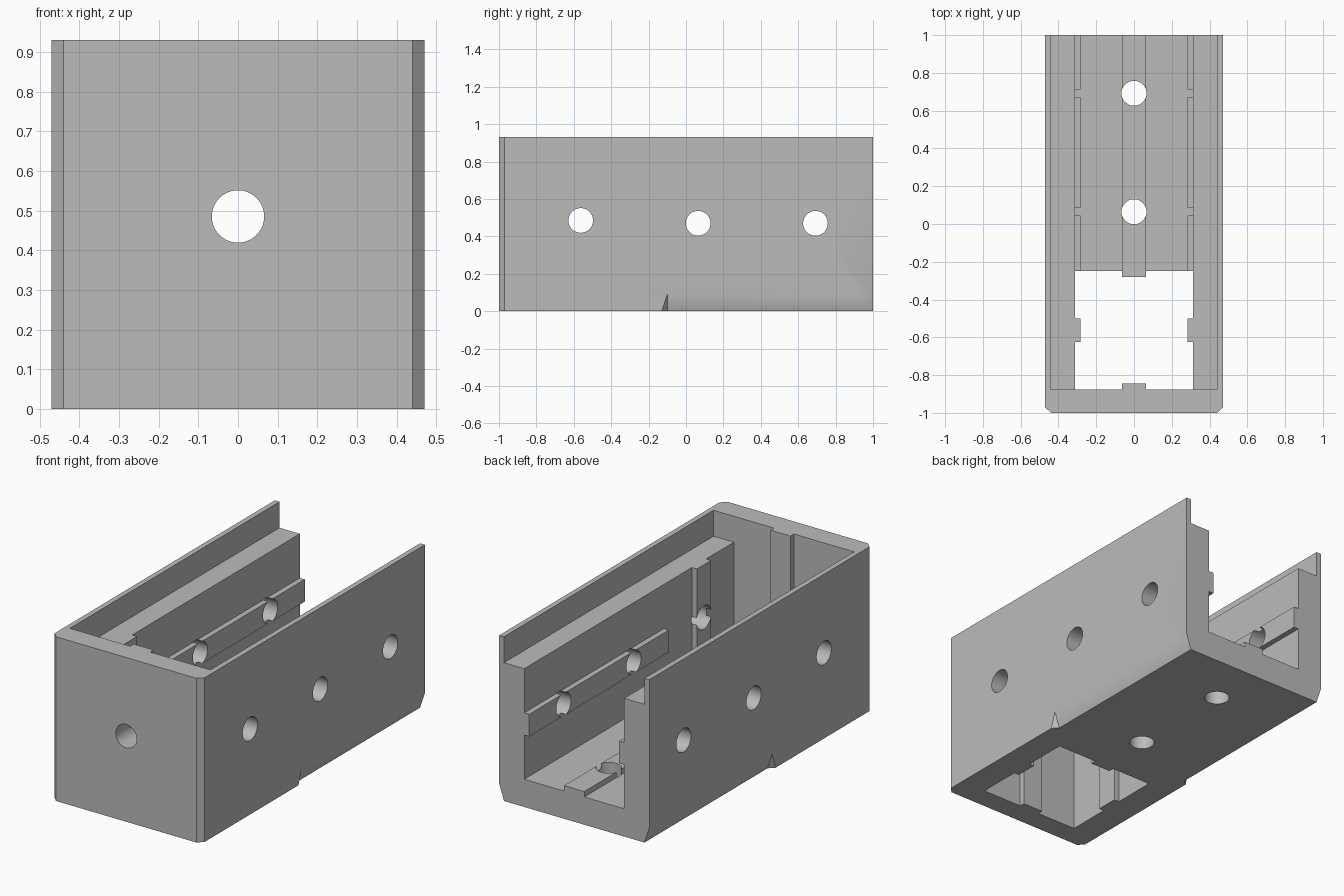
import bpy, bmesh, math
from mathutils import Matrix

cube = bpy.data.objects.get("Cube")
if cube:
    bpy.data.objects.remove(cube, do_unlink=True)

# Main sizes
W, H, L = 0.47, 0.93, 1.0        # half width, height, half length
IN, LIP = 0.313, 0.44            # inner half widths, below and above the ledge
FLOOR, LEDGE = 0.157, 0.783
FRONT, SHAFT = -0.875, -0.25     # ends of the open shaft along y
RIB, PROUD = 0.063, 0.031        # rib half width and height
HOLE = 0.066
MID = (FLOOR + LEDGE) / 2


def add_object(name, bm):
    bmesh.ops.recalc_face_normals(bm, faces=bm.faces)
    mesh = bpy.data.meshes.new(name)
    bm.to_mesh(mesh)
    bm.free()
    obj = bpy.data.objects.new(name, mesh)
    bpy.context.collection.objects.link(obj)
    return obj


def prism(name, profile, axis, start, end):
    """Extrude a flat profile along y or z."""
    bm = bmesh.new()
    place = (lambda u, v, w: (u, w, v)) if axis == 'Y' else (lambda u, v, w: (u, v, w))
    rings = [[bm.verts.new(place(u, v, w)) for u, v in profile] for w in (start, end)]
    for ring in rings:
        bm.faces.new(ring)
    for i in range(len(profile)):
        j = (i + 1) % len(profile)
        bm.faces.new((rings[0][i], rings[0][j], rings[1][j], rings[1][i]))
    return add_object(name, bm)


def drill(name, center, axis, length):
    """Round cutter lying along one axis."""
    turn = {'X': Matrix.Rotation(math.pi / 2, 4, 'Y'),
            'Y': Matrix.Rotation(math.pi / 2, 4, 'X'), 'Z': Matrix()}[axis]
    bm = bmesh.new()
    bmesh.ops.create_cone(bm, cap_ends=True, segments=48, radius1=HOLE, radius2=HOLE,
                          depth=length, matrix=Matrix.Translation(center) @ turn)
    return add_object(name, bm)


def mirrored(half):
    return half + [(-u, v) for u, v in reversed(half)]


def cut(body, cutter):
    cutter.hide_render = True
    mod = body.modifiers.new("cut", 'BOOLEAN')
    mod.operation, mod.solver, mod.object = 'DIFFERENCE', 'EXACT', cutter
    bpy.context.view_layer.objects.active = body
    bpy.ops.object.modifier_apply(modifier=mod.name)
    bpy.data.objects.remove(cutter, do_unlink=True)


# Outer block with bevelled front corners
c = 0.03
body = prism("channel_housing",
             mirrored([(W - c, -L), (W, c - L), (W, L)]), 'Z', 0, H)

# Upper recess above the ledges, leaving the front rib standing
front_rib = [(RIB, FRONT + PROUD), (RIB, FRONT)]
cut(body, prism("recess_cutter", mirrored(front_rib + [(LIP, FRONT), (LIP, L + 0.1)]),
                'Z', LEDGE, H + 0.1))

# Open shaft behind the front wall, leaving a rib on each wall
side = -0.563
cut(body, prism("shaft_cutter", mirrored(front_rib + [
    (IN, FRONT), (IN, side - RIB), (IN - PROUD, side - RIB), (IN - PROUD, side + RIB),
    (IN, side + RIB), (IN, SHAFT), (RIB, SHAFT), (RIB, SHAFT - PROUD)]),
    'Z', -0.1, LEDGE + 0.02))

# Long channel, leaving ribs on floor and sides
cut(body, prism("channel_cutter", mirrored([
    (RIB, FLOOR + PROUD), (RIB, FLOOR), (IN, FLOOR), (IN, MID - RIB),
    (IN - PROUD, MID - RIB), (IN - PROUD, MID + RIB), (IN, MID + RIB),
    (IN, LEDGE + 0.02)]), 'Y', SHAFT - 0.05, L + 0.1))

# Screw holes through sides, floor and front
for y, z in ((side, 0.485), (0.065, MID), (0.692, MID)):
    cut(body, drill("side_drill", (0, y, z), 'X', 1.2))
for y in (0.065, 0.692):
    cut(body, drill("floor_drill", (0, y, 0.1), 'Z', 0.4))
cut(body, drill("front_drill", (0, -0.95, 0.485), 'Y', 0.4))

# Tapered lower edges at the rear, with a slanted front end
for s in (1, -1):
    edge_h, y0, out = 0.09, -0.1, 0.001
    bm = bmesh.new()
    front = [(W, y0, edge_h), (W - c, y0, 0), (W, y0 - c, 0)]
    back = [(W, L + 0.1, edge_h), (W - c, L + 0.1, 0), (W, L + 0.1, 0)]
    a, b = [[bm.verts.new((s * x, y, z)) for x, y, z in ring] for ring in (front, back)]
    bm.faces.new(a)
    bm.faces.new(b)
    for i in range(3):
        j = (i + 1) % 3
        bm.faces.new((a[i], a[j], b[j], b[i]))
    cut(body, add_object("edge_cutter", bm))

# Plain grey finish
grey = bpy.data.materials.new("plain_grey")
grey.use_nodes = True
colour = (0.5, 0.5, 0.5, 1)
grey.diffuse_color = colour
grey.node_tree.nodes["Principled BSDF"].inputs["Base Color"].default_value = colour
body.data.materials.clear()
body.data.materials.append(grey)

# Smooth holes and tapered edges, crisp corners
bpy.ops.object.select_all(action='DESELECT')
body.select_set(True)
bpy.context.view_layer.objects.active = body
bpy.ops.object.shade_smooth_by_angle(angle=math.radians(30))
weighted = body.modifiers.new("weighted_normals", 'WEIGHTED_NORMAL')
weighted.keep_sharp = True
